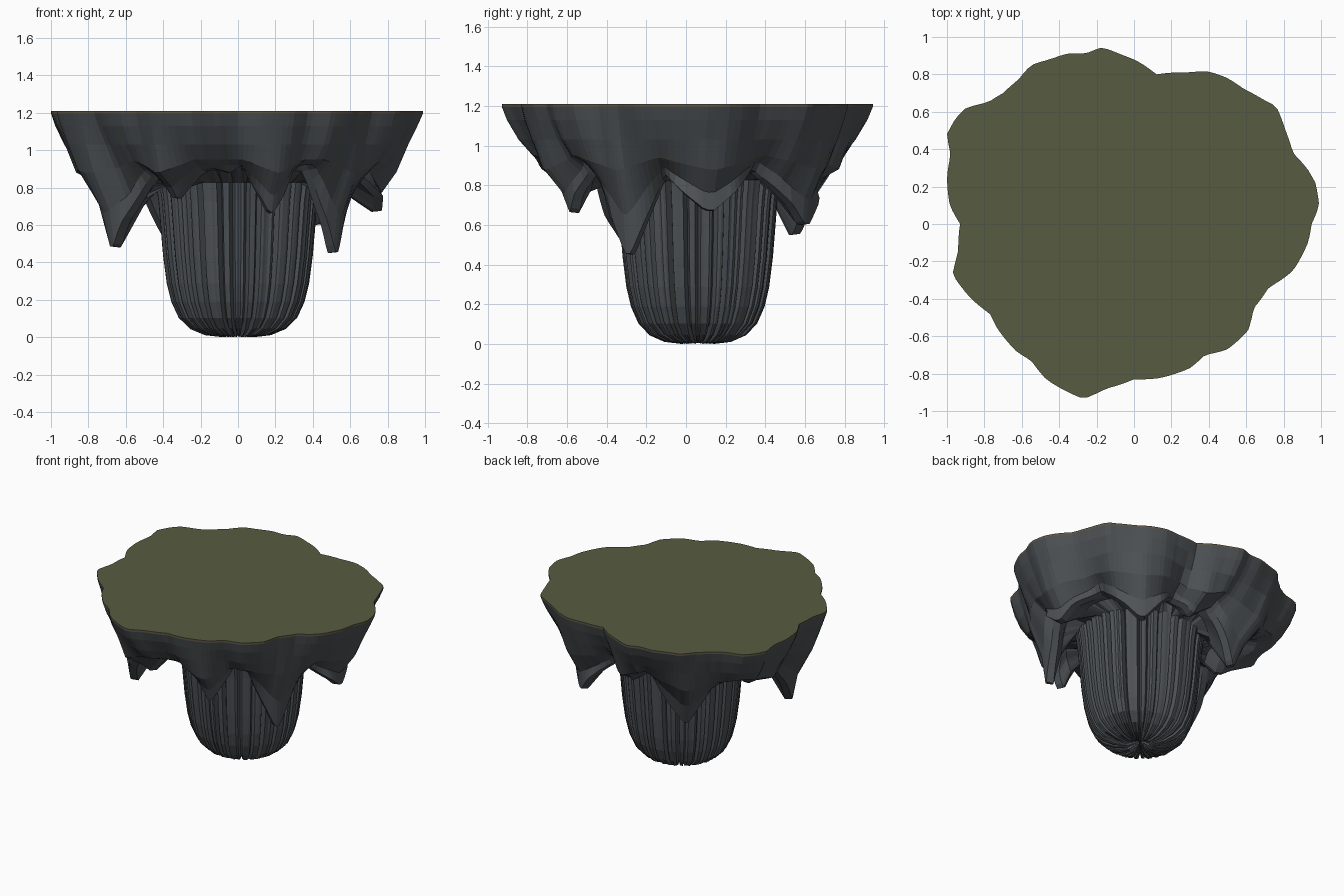
import bpy, math, random

if "Cube" in bpy.data.objects:
    bpy.data.objects.remove(bpy.data.objects["Cube"])
random.seed(4)
TOP = 1.21
N = 168
COL_Y = 0.06

# Plan outline of the plateau
OUT = [(.99,.1),(.97,.22),(.93,.29),(.85,.38),(.81,.5),(.76,.63),(.7,.66),(.59,.72),(.5,.78),(.4,.815),
       (.28,.81),(.12,.8),(.02,.87),(-.08,.91),(-.17,.945),(-.26,.91),(-.36,.91),(-.45,.88),(-.55,.85),
       (-.62,.77),(-.7,.7),(-.78,.65),(-.9,.62),(-.95,.57),(-1,.48),(-.98,.37),(-1,.25),(-.985,.1),
       (-.93,0),(-.94,-.15),(-.97,-.27),(-.87,-.4),(-.77,-.48),(-.73,-.56),(-.63,-.68),(-.55,-.73),
       (-.47,-.83),(-.27,-.935),(-.15,-.88),(0,-.83),(.13,-.825),(.3,-.77),(.38,-.7),(.5,-.67),
       (.61,-.57),(.64,-.45),(.72,-.34),(.85,-.25),(.93,-.1),(.95,0)]
POLAR = sorted((math.degrees(math.atan2(y, x)) % 360, math.hypot(x, y)) for x, y in OUT)
POLAR = [(POLAR[-1][0] - 360, POLAR[-1][1])] + POLAR + [(POLAR[0][0] + 360, POLAR[0][1])]

# Hanging spikes: angle, tip radius, tip height, half width in degrees
SPIKES = [(203, .71, .48, 23), (331, .58, .45, 20), (9, .75, .67, 20), (287, .59, .66, 14),
          (54, .73, .6, 21), (125, .67, .55, 20), (239, .63, .74, 13), (166, .63, .75, 14), (90, .6, .78, 12)]


def lerp(a, b, t):
    return a + (b - a) * t


def outline(deg):
    for (a, ra), (b, rb) in zip(POLAR, POLAR[1:]):
        if a <= deg <= b:
            return lerp(ra, rb, (deg - a) / max(b - a, 1e-6))


def spike_at(deg):
    best = (0, .65, .88)
    for a, r, z, w in SPIKES:
        d = abs((deg - a + 180) % 360 - 180)
        k = max(0, min(1, 1.08 - d / w))
        if k > best[0]:
            best = (k, r, z)
    return best


def material(name, col):
    m = bpy.data.materials.new(name)
    m.diffuse_color = (*col, 1)
    m.use_nodes = True
    m.node_tree.nodes["Principled BSDF"].inputs["Base Color"].default_value = m.diffuse_color
    return m


def loft(name, rings, mat, start_cap=False, end_cap=False):
    n = len(rings[0])
    verts = [v for ring in rings for v in ring]
    faces = []
    for k in range(len(rings) - 1):
        for i in range(n):
            j = (i + 1) % n
            faces.append((k*n + i, (k+1)*n + i, (k+1)*n + j, k*n + j))
    if start_cap:
        faces.append(tuple(range(n)))
    if end_cap:
        faces.append(tuple(reversed(range((len(rings)-1)*n, len(rings)*n))))
    me = bpy.data.meshes.new(name)
    me.from_pydata(verts, [], faces)
    me.materials.append(mat)
    ob = bpy.data.objects.new(name, me)
    bpy.context.collection.objects.link(ob)
    return ob


# Irregular crag facets and flute depths, varying around the island
facet = [random.uniform(-1, 1) for _ in range(42)]
flute = [1]*N
i = 0
while i < N:
    step = random.choice([4, 5, 6, 7])
    flute[i] = 0
    for j in range(1, step):
        if i + j < N:
            flute[i + j] = random.uniform(.8, 1)
    i += step

COLUMN = [(.445, .84), (.43, .74), (.418, .6), (.405, .45), (.385, .3), (.36, .2), (.32, .115),
          (.26, .055), (.18, .022), (.09, .012), (.012, .045)]
angles = [360*i/N for i in range(N)]
columns = []
for i, deg in enumerate(angles):
    R = outline(deg)
    c, s = math.cos(math.radians(deg)), math.sin(math.radians(deg))
    f = i / 4
    crag = lerp(facet[int(f) % 42], facet[(int(f) + 1) % 42], f % 1)
    k, tr, tz = spike_at(deg)
    er, ez = lerp(.66*R, tr, min(1, k*1.6)), lerp(.9 + .03*crag, tz, k)
    # Cliff wall down to the lower edge, then back under to the column
    wall = [(R, TOP - .015), (R*.975 + .006*crag, 1.13), (R*(.915 + .02*k) + .018*crag, 1.03),
            (R*(.84 + .04*k) + .028*crag, lerp(.95, .88, k)),
            (lerp(R*.75, lerp(R*.83, tr, .5), k) + .02*crag, lerp(.92, lerp(.86, tz, .5), k)),
            (er + .025, ez + .005), (er - .025, ez)]
    inner = lerp(er, .45, .6)
    wall.append((inner, lerp(.89, lerp(ez, .84, .6), k)))
    pts = [(r*c, r*s, z) for r, z in wall]
    # Fluted column with grooves pinched together at the foot
    for r, z in COLUMN:
        g = 1 - .1*(1 - flute[i])
        lift = .035*(1 - flute[i]) if z < .1 else 0
        pts.append((r*g*c, r*g*.94*s + COL_Y, max(0, z - .012) + lift))
    columns.append(pts)
rings = [list(r) for r in zip(*columns)]
loft("rock_body", rings, material("slate", (.075, .085, .092)), end_cap=True)

# Thin soil rim and flat grass top
edge = [(x, y, TOP - .003) for x, y, z in rings[0]]
loft("soil_rim", [edge, rings[0]], material("soil", (.11, .085, .06)))
grass = [[(x*t, y*t, TOP) for x, y, z in rings[0]] for t in (.2, .6, 1)]
loft("grass_top", grass + [edge], material("grass", (.095, .105, .05)), start_cap=True)
